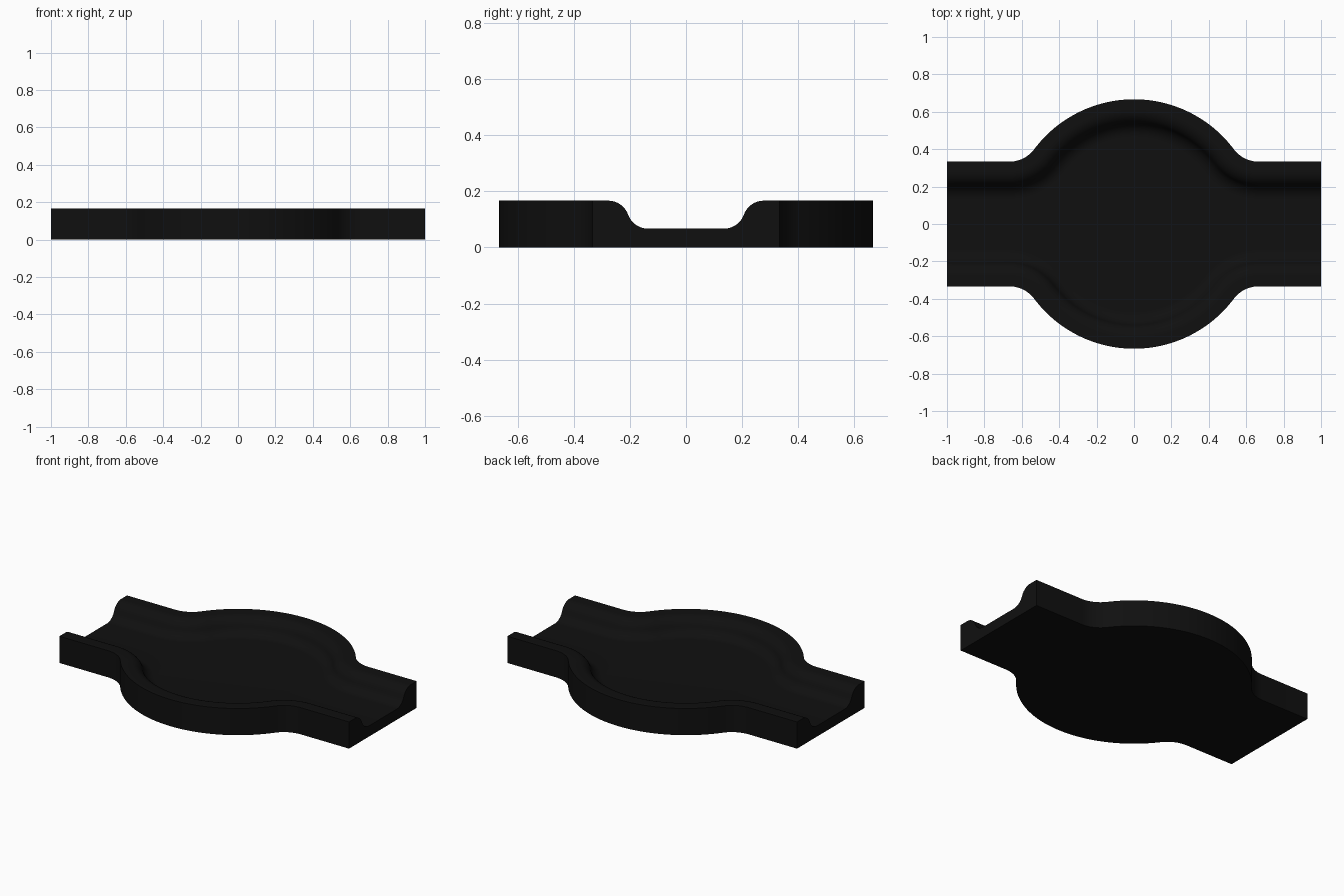
import bpy, bmesh
from math import sin, cos, pi, atan2, asin, radians

cube = bpy.data.objects.get("Cube")
if cube:
    bpy.data.objects.remove(cube, do_unlink=True)

HALF_WIDTH, RADIUS, FILLET = 1 / 3, 2 / 3, 1 / 6
HEIGHT, FLOOR = 1 / 6, 0.067
FX, FY = 2 / 3, 0.5                      # fillet centre
RIM, SLOPE = 0.056, 0.142                # flat rim width, width of the S slope


def outline():
    """Stations along the back edge from +x to -x: point and inward normal."""
    tangent = atan2(FY, FX)
    right = [(1, HALF_WIDTH, 0, -1)]
    for i in range(13):                  # concave blend into the arm
        a = -pi / 2 + (tangent - pi / 2) * i / 12
        right.append((FX + FILLET * cos(a), FY + FILLET * sin(a), cos(a), sin(a)))
    for i in range(1, 31):               # round body up to the middle
        a = tangent + (pi / 2 - tangent) * i / 30
        right.append((RADIUS * cos(a), RADIUS * sin(a), -cos(a), -sin(a)))
    return right + [(-x, y, -nx, ny) for x, y, nx, ny in right[-2::-1]]


def rim_profile(steps=10):
    """Inward distance and height, from the base edge to the floor."""
    drop = HEIGHT - FLOOR
    r = (SLOPE ** 2 + drop ** 2) / (4 * drop)
    top = asin(SLOPE / (2 * r))
    pts = [(0, 0), (0, HEIGHT)]
    for i in range(steps + 1):           # convex shoulder
        a = top * i / steps
        pts.append((RIM + r * sin(a), HEIGHT - r + r * cos(a)))
    for i in range(steps - 1, -1, -1):   # concave foot
        a = top * i / steps
        pts.append((RIM + SLOPE - r * sin(a), FLOOR + r - r * cos(a)))
    return pts


# Tray body: a closed section lofted along the outline
bm = bmesh.new()
sections = []
for x, y, nx, ny in outline():
    back = [(x + nx * d, y + ny * d, z) for d, z in rim_profile()]
    front = [(px, -py, pz) for px, py, pz in reversed(back)]
    sections.append([bm.verts.new(p) for p in back + front])
for a, b in zip(sections, sections[1:]):
    for i in range(len(a)):
        j = (i + 1) % len(a)
        bm.faces.new((a[i], a[j], b[j], b[i]))
bm.faces.new(sections[0])
bm.faces.new(sections[-1])
bmesh.ops.recalc_face_normals(bm, faces=bm.faces)

mesh = bpy.data.meshes.new("tray_body")
bm.to_mesh(mesh)
bm.free()
tray = bpy.data.objects.new("tray_body", mesh)
bpy.context.collection.objects.link(tray)

# Black finish
color = (0.005, 0.005, 0.005, 1)
mat = bpy.data.materials.new("black")
mat.use_nodes = True
mat.diffuse_color = color
mat.node_tree.nodes["Principled BSDF"].inputs["Base Color"].default_value = color
mesh.materials.append(mat)

bpy.context.view_layer.objects.active = tray
tray.select_set(True)
bpy.ops.object.shade_smooth_by_angle(angle=radians(30))
